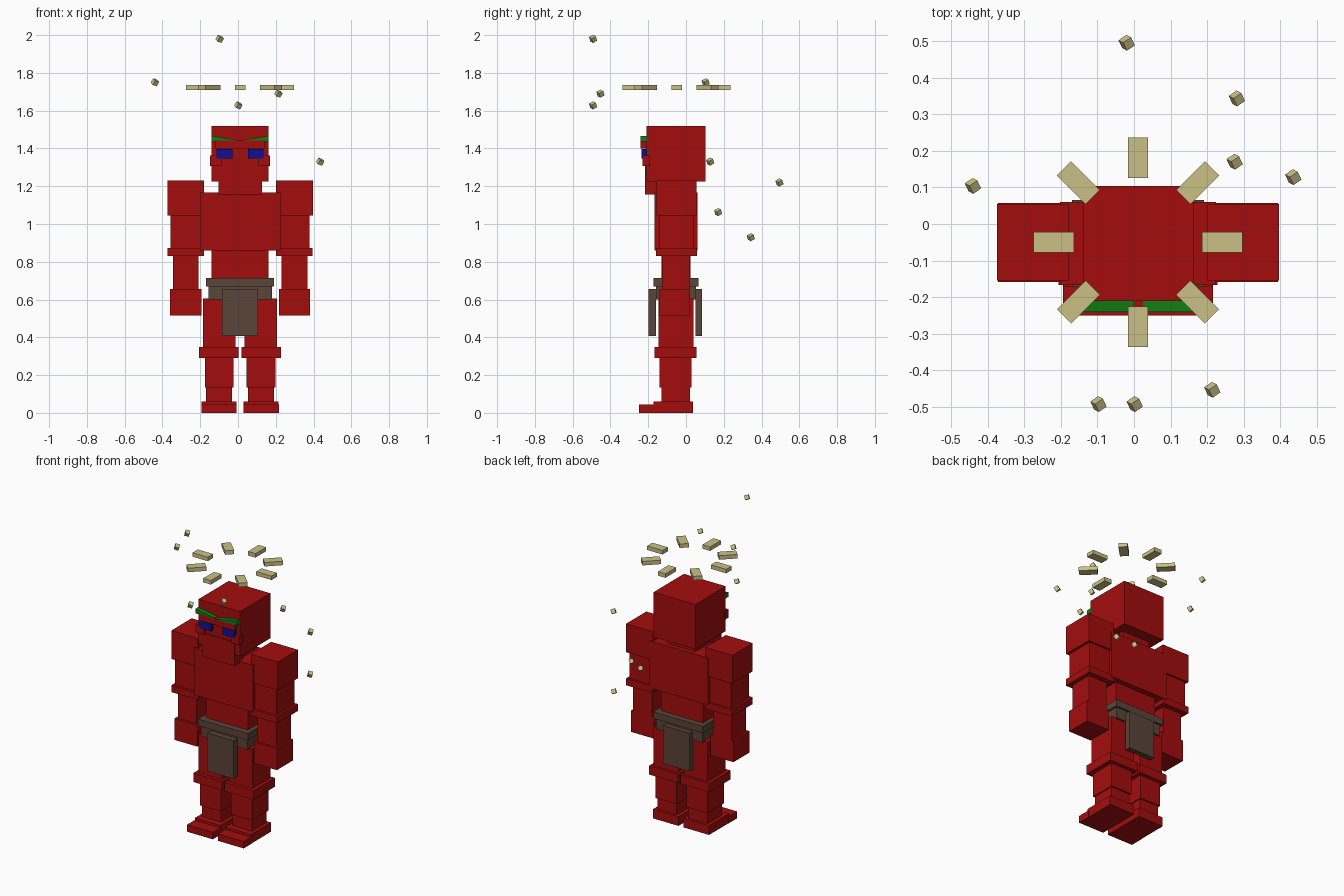
import bpy, math
from mathutils import Matrix, Euler

CX = 0.011  # the figure stands slightly right of the origin


def mat(name, rgb):
    m = bpy.data.materials.new(name)
    m.diffuse_color = (*rgb, 1)
    return m


RED = mat("red", (0.37, 0.004, 0.004))
BROWN = mat("brown", (0.10, 0.058, 0.04))
GOLD = mat("pale gold", (0.60, 0.53, 0.24))
GREEN = mat("green", (0.005, 0.21, 0.006))
BLUE = mat("blue", (0.005, 0.005, 0.30))
QUADS = [(0, 1, 3, 2), (4, 6, 7, 5), (0, 4, 5, 1), (2, 3, 7, 6), (0, 2, 6, 4), (1, 5, 7, 3)]


def mesh(name, verts, material, matrix=None):
    """Eight corners, ordered x, then y, then z, become a block."""
    me = bpy.data.meshes.new(name)
    me.from_pydata(verts, [], QUADS)
    if matrix:
        me.transform(matrix)
    me.materials.append(material)
    ob = bpy.data.objects.new(name, me)
    bpy.context.collection.objects.link(ob)
    return ob


def box(name, x, y, z, material, matrix=None):
    return mesh(name, [(a, b, c) for a in x for b in y for c in z], material, matrix)


def centre(name, half, y, z, material=RED):
    box(name, (CX - half, CX + half), y, z, material)


def pair(name, inner, outer, y, z, material=RED):
    box("left_" + name, (CX - outer, CX - inner), y, z, material)
    box("right_" + name, (CX + inner, CX + outer), y, z, material)


# head and torso
centre("head", 0.151, (-0.21, 0.104), (1.225, 1.518))
centre("chin", 0.115, (-0.216, -0.13), (1.155, 1.31))
centre("neck", 0.10, (-0.13, 0.03), (1.15, 1.24))
centre("brow_ridge", 0.13, (-0.24, -0.20), (1.40, 1.442))
centre("chest", 0.213, (-0.167, 0.06), (0.86, 1.168))
centre("abdomen", 0.151, (-0.13, 0.025), (0.69, 0.87))

# face
pair("eye", 0.041, 0.124, (-0.236, -0.205), (1.347, 1.396), BLUE)
pair("cheek", 0.098, 0.159, (-0.23, -0.19), (1.308, 1.362))
for side, label in ((-1, "left"), (1, "right")):
    # wedge brows, tall at the outer end
    ends = [(0.014, 1.437, 1.444), (0.151, 1.438, 1.467)]
    if side < 0:
        ends.reverse()
    mesh(label + "_eyebrow", [(CX + side * d, y, z) for d, lo, hi in ends
                              for y in (-0.24, -0.205) for z in (lo, hi)], GREEN)

# belt and cloths
centre("belt", 0.18, (-0.172, 0.065), (0.67, 0.714), BROWN)
centre("hip_wrap", 0.168, (-0.16, 0.052), (0.60, 0.67), BROWN)
centre("front_cloth", 0.096, (-0.198, -0.16), (0.406, 0.655), BROWN)
centre("back_cloth", 0.096, (0.05, 0.085), (0.406, 0.655), BROWN)

# arms
pair("shoulder", 0.19, 0.385, (-0.155, 0.055), (1.045, 1.23))
pair("upper_arm", 0.20, 0.368, (-0.143, 0.043), (0.87, 1.045))
pair("elbow_band", 0.19, 0.383, (-0.158, 0.057), (0.83, 0.874))
pair("forearm", 0.22, 0.356, (-0.128, 0.022), (0.65, 0.83))
pair("hand", 0.205, 0.370, (-0.143, 0.022), (0.515, 0.655))

# legs
pair("thigh", 0.024, 0.195, (-0.145, 0.04), (0.345, 0.605))
pair("knee_band", 0.008, 0.217, (-0.167, 0.055), (0.29, 0.348))
pair("shin", 0.035, 0.187, (-0.14, 0.03), (0.135, 0.29))
pair("ankle", 0.042, 0.180, (-0.13, 0.02), (0.055, 0.135))
pair("heel", 0.018, 0.203, (-0.172, 0.036), (0.0, 0.06))
pair("toe", 0.018, 0.205, (-0.25, -0.16), (0.0, 0.045))

# ring of radial blocks above the head
for i in range(8):
    m = Matrix.Translation((CX, -0.05, 1.723)) @ Matrix.Rotation(i * math.pi / 4, 4, "Z")
    box(f"halo_block_{i + 1}", (0.175, 0.286), (-0.0275, 0.0275), (-0.013, 0.013), GOLD, m)

# floating tilted cubes
SPOTS = [(-0.097, -0.492, 1.98), (-0.44, 0.104, 1.75), (0.002, -0.492, 1.628), (0.214, -0.453, 1.69),
         (0.435, 0.128, 1.33), (-0.02, 0.495, 1.22), (0.275, 0.17, 1.063), (0.281, 0.343, 0.93)]
H = 0.0135
for i, p in enumerate(SPOTS):
    m = Matrix.Translation(p) @ Euler((0.5, 0.3, 0.6)).to_matrix().to_4x4()
    box(f"floating_cube_{i + 1}", (-H, H), (-H, H), (-H, H), GOLD, m)
